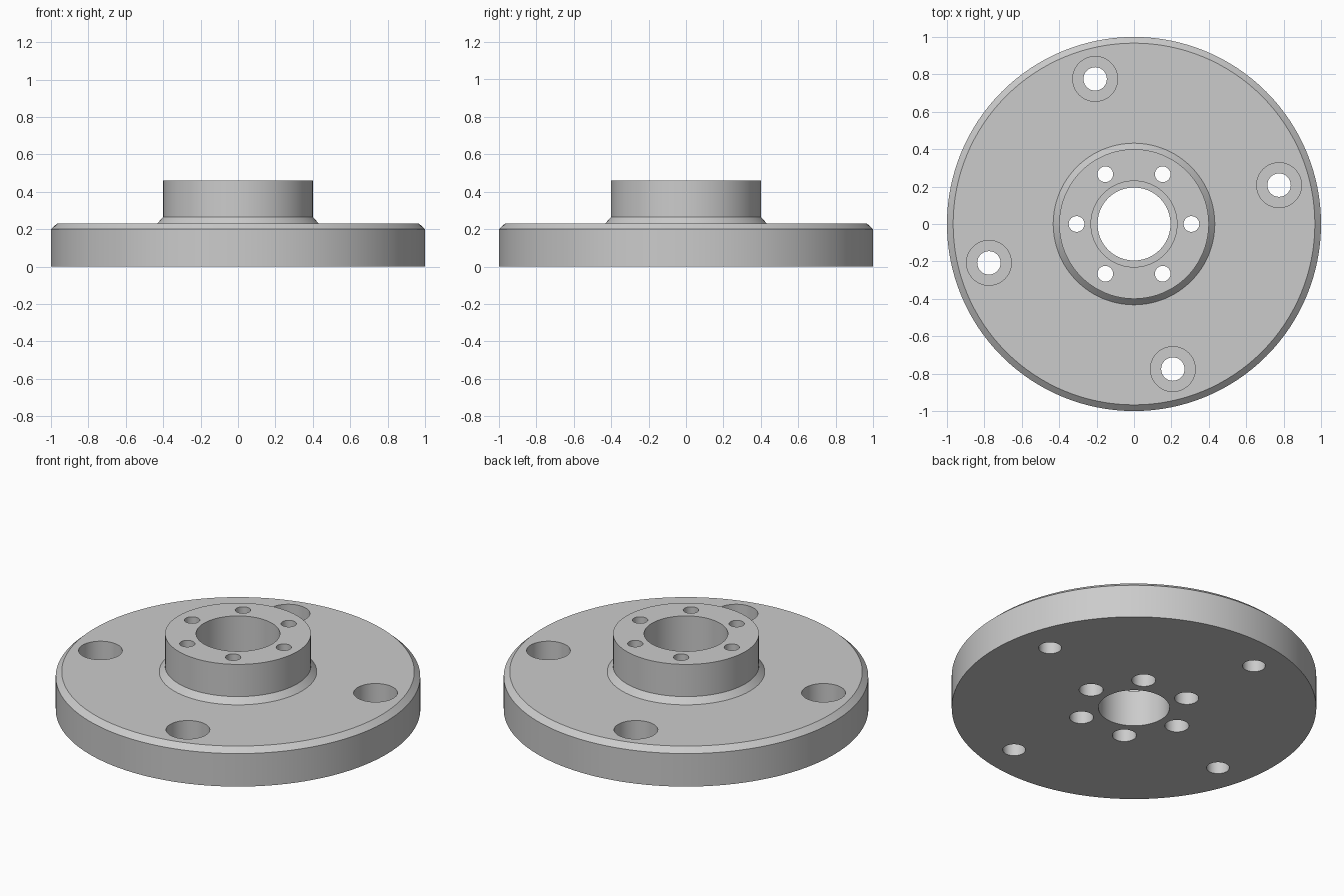
import bpy, bmesh, math
from mathutils import Matrix, Vector

cube = bpy.data.objects.get("Cube")
if cube:
    bpy.data.objects.remove(cube, do_unlink=True)

GREY = 0.6
steel = bpy.data.materials.new("machined_grey")
steel.use_nodes = True
steel.diffuse_color = (GREY, GREY, GREY, 1)
steel.node_tree.nodes["Principled BSDF"].inputs["Base Color"].default_value = (GREY, GREY, GREY, 1)


def add_object(name, bm):
    bmesh.ops.recalc_face_normals(bm, faces=bm.faces)
    mesh = bpy.data.meshes.new(name)
    bm.to_mesh(mesh)
    bm.free()
    mesh.materials.append(steel)
    obj = bpy.data.objects.new(name, mesh)
    bpy.context.collection.objects.link(obj)
    return obj


def lathe(bm, profile, steps, centre=(0, 0, 0)):
    """Spin a closed (radius, height) profile into a ring around z."""
    rings = []
    for i in range(steps):
        turn = Matrix.Rotation(math.tau * i / steps, 3, "Z")
        rings.append([bm.verts.new(turn @ Vector((r, 0, z)) + Vector(centre)) for r, z in profile])
    n = len(profile)
    for i in range(steps):
        a, b = rings[i], rings[(i + 1) % steps]
        for j in range(n):
            k = (j + 1) % n
            bm.faces.new((a[j], b[j], b[k], a[k]))


def cylinder(bm, centre, radius, z0, z1):
    x, y = centre
    bmesh.ops.create_cone(bm, cap_ends=True, segments=48, radius1=radius, radius2=radius, depth=z1 - z0,
                          matrix=Matrix.Translation((x, y, (z0 + z1) / 2)))


def bolt_circle(count, radius, start):
    for i in range(count):
        a = math.radians(start) + math.tau * i / count
        yield radius * math.cos(a), radius * math.sin(a)


def drill(target, name, holes):
    """Subtract a set of (centre, radius, z0, z1) cylinders."""
    bm = bmesh.new()
    for hole in holes:
        cylinder(bm, *hole)
    cutter = add_object(name, bm)
    cutter.hide_render = True
    mod = target.modifiers.new(name, "BOOLEAN")
    mod.operation = "DIFFERENCE"
    mod.solver = "EXACT"
    mod.object = cutter
    bpy.context.view_layer.objects.active = target
    bpy.ops.object.modifier_apply(modifier=mod.name)
    bpy.data.objects.remove(cutter, do_unlink=True)


# Flange: chamfered plate, collared hub and stepped centre bore
BORE, SEAT = 0.195, 0.23
bm = bmesh.new()
lathe(bm, [(BORE, 0), (1, 0), (1, 0.2), (0.967, 0.23), (0.432, 0.23), (0.4, 0.265),
           (0.4, 0.46), (SEAT, 0.46), (SEAT, 0.22), (BORE, 0.22)], 128)
flange = add_object("hub_flange", bm)

# Four plate holes counterbored from above, six hub holes counterbored from below
plate = list(bolt_circle(4, 0.803, 15))
hub = list(bolt_circle(6, 0.307, 0))
drill(flange, "through_holes", [(c, 0.0625, -0.1, 0.6) for c in plate] + [(c, 0.042, -0.1, 0.6) for c in hub])
drill(flange, "counterbores", [(c, 0.12, 0.09, 0.6) for c in plate] + [(c, 0.066, -0.1, 0.2) for c in hub])

# Smooth round walls with crisp machined edges
bpy.ops.object.select_all(action="DESELECT")
flange.select_set(True)
bpy.context.view_layer.objects.active = flange
bpy.ops.object.shade_smooth_by_angle(angle=math.radians(25))
